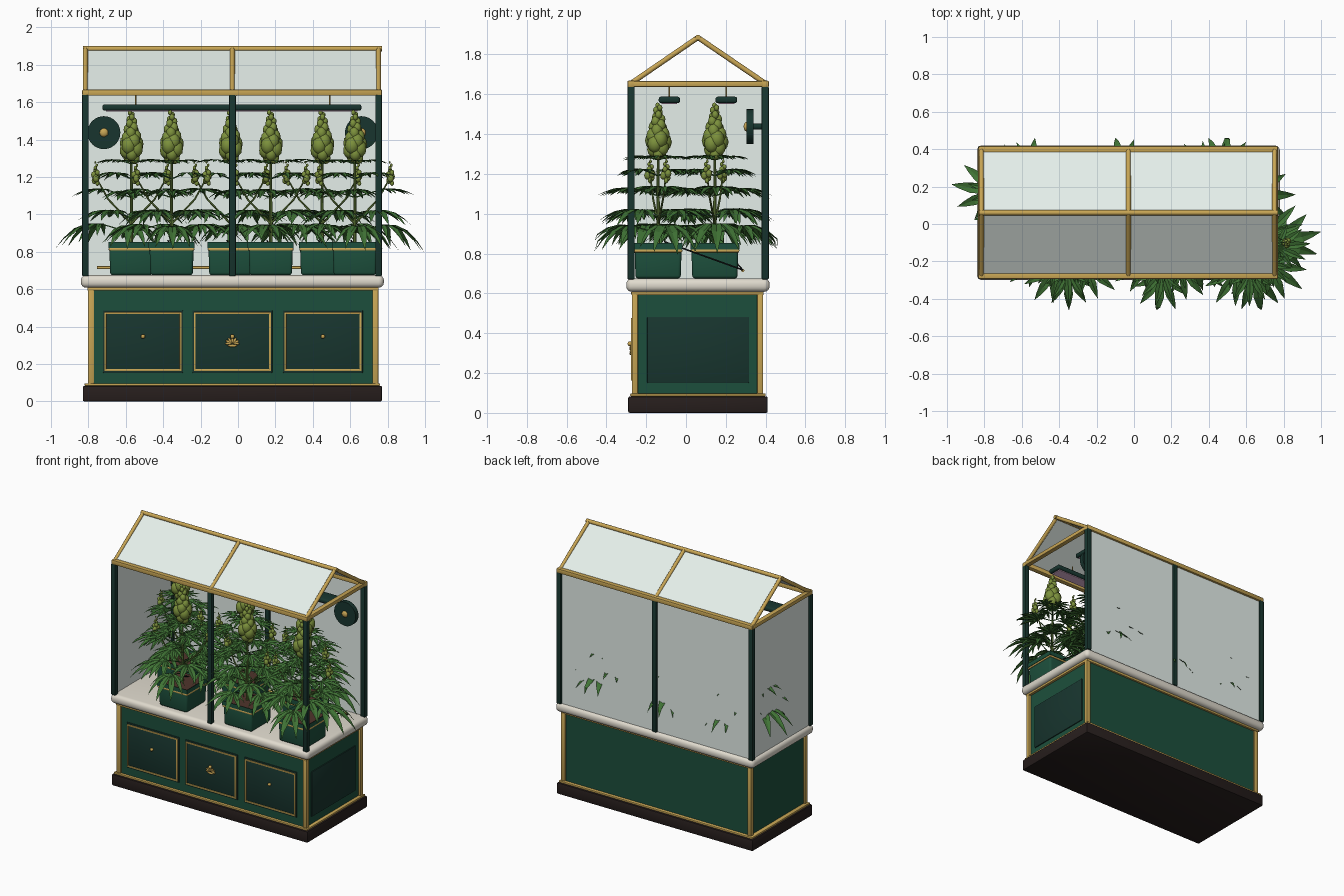
import bpy, bmesh, math, random
from mathutils import Vector, Matrix

if "Cube" in bpy.data.objects:
    bpy.data.objects.remove(bpy.data.objects["Cube"])
random.seed(4)

def mat(name, r, g, b, a=1.0):
    m = bpy.data.materials.new(name)
    m.diffuse_color = (r, g, b, a)
    m.use_nodes = True
    m.node_tree.nodes["Principled BSDF"].inputs["Base Color"].default_value = m.diffuse_color
    return m

GREEN = mat("green paint", .012, .078, .045)
DARK = mat("dark green", .009, .036, .028)
GOLD = mat("brass", .58, .38, .09)
WOOD = mat("dark wood", .02, .013, .012)
STONE = mat("stone", .75, .71, .62)
GLASS = mat("glass", .78, .86, .82, .3)
SOIL = mat("soil", .08, .035, .025)
LEAF = mat("leaf", .05, .17, .035)
STEM = mat("stem", .12, .2, .04)
BUD = mat("bud", .2, .28, .045)
GLOW = mat("lamp glow", .8, .5, .7)
HOSE = mat("hose", .01, .012, .012)

def finish(name, bm, m, smooth=True):
    me = bpy.data.meshes.new(name)
    bm.to_mesh(me)
    bm.free()
    o = bpy.data.objects.new(name, me)
    bpy.context.collection.objects.link(o)
    me.materials.append(m)
    if smooth:
        for p in me.polygons:
            p.use_smooth = True
        me.set_sharp_from_angle(angle=math.radians(35))
    return o

def box(name, x0, x1, y0, y1, z0, z1, m, bev=0.0, seg=2, taper=1.0):
    bm = bmesh.new()
    bmesh.ops.create_cube(bm, size=1)
    for v in bm.verts:
        k = taper if v.co.z < 0 else 1
        v.co = ((x0 + x1) / 2 + v.co.x * (x1 - x0) * k,
                (y0 + y1) / 2 + v.co.y * (y1 - y0) * k,
                (z0 + z1) / 2 + v.co.z * (z1 - z0))
    if bev:
        bmesh.ops.bevel(bm, geom=bm.edges[:], offset=bev, segments=seg, profile=.5, affect='EDGES')
    return finish(name, bm, m)

def add_rod(bm, a, b, r, r2=None, n=12):
    a, b = Vector(a), Vector(b)
    mx = Matrix.Translation((a + b) / 2) @ (b - a).to_track_quat('Z', 'Y').to_matrix().to_4x4()
    bmesh.ops.create_cone(bm, cap_ends=True, segments=n, radius1=r, radius2=r if r2 is None else r2,
                          depth=(b - a).length, matrix=mx)

def rod(name, a, b, r, m, n=12):
    bm = bmesh.new()
    add_rod(bm, a, b, r, n=n)
    return finish(name, bm, m)

def add_ball(bm, c, s, rot=Matrix()):
    bmesh.ops.create_icosphere(bm, subdivisions=2, radius=1,
                               matrix=Matrix.Translation(c) @ rot @ Matrix.Diagonal((*s, 1)))

# Cabinet
X0, X1, Y0, Y1, XC, YC = -.83, .77, -.29, .41, -.03, .06
box("plinth", X0, X1, Y0, Y1, 0, .083, WOOD, .008)
box("plinth_trim", X0 + .01, X1 - .01, Y0 + .01, Y1 - .01, .083, .097, GOLD, .004)
box("cabinet_body", -.79, .735, -.262, .377, .095, .6, GREEN)
box("top_trim", -.805, .752, -.275, .39, .592, .61, GOLD, .004)
box("stone_top", -.84, .78, -.30, .42, .608, .675, STONE, .028, 4)
for x in (-.803, .718):
    for y in (-.272, .357):
        box("corner_trim", x, x + .033, y, y + .03, .095, .6, GOLD, .004)
for c in (-.508, XC, .454):
    box("door_panel", c - .214, c + .214, -.27, -.26, .152, .487, DARK, .004)
    for s in (-1, 1):
        box("door_frame_side", c + s * .201 - .005, c + s * .201 + .005, -.277, -.266, .162, .477, GOLD, .002)
        zf = .32 + s * .152
        box("door_frame_rail", c - .206, c + .206, -.277, -.266, zf - .005, zf + .005, GOLD, .002)
    bm = bmesh.new()
    add_ball(bm, (c, -.282, .347), (.012, .012, .012))
    finish("door_knob", bm, GOLD)
box("end_panel", .73, .742, -.195, .317, .15, .482, DARK, .004)
# Leaf ornament
bm = bmesh.new()
for i in range(-3, 4):
    a = math.radians(i * 33)
    d = .022
    add_ball(bm, (XC + d * math.sin(a), -.277, .312 + d * math.cos(a) * .7),
             (.007, .006, .018), Matrix.Rotation(a, 4, 'Y'))
add_ball(bm, (XC, -.277, .298), (.026, .007, .008))
finish("leaf_ornament", bm, GOLD)

# Glasshouse frame
XP, YP = (-.816, XC, .752), (-.276, .398)
for x in XP:
    for y in YP:
        box("post", x - .018, x + .018, y - .018, y + .018, .67, 1.64, DARK, .006)
        rod("rafter", (x, y, 1.655), (x, YC, 1.885), .013, GOLD)
for y in YP:
    box("eave_beam", X0, X1, y - .018, y + .018, 1.635, 1.668, GOLD, .006)
for x in (XP[0], XP[2]):
    box("end_beam", x - .018, x + .018, Y0, Y1, 1.637, 1.666, GOLD, .006)
rod("ridge", (X0, YC, 1.885), (X1, YC, 1.885), .014, GOLD)

# Glass panes: back, left end and two roof slopes
for a, b in ((XP[0], XP[1]), (XP[1], XP[2])):
    box("back_glass", a + .018, b - .018, .397, .401, .67, 1.64, GLASS)
    for y in YP:
        bm = bmesh.new()
        s = 1 if y > 0 else -1
        q = [(a, y, 1.66), (b, y, 1.66), (b, YC, 1.882), (a, YC, 1.882)]
        f = bm.faces.new([bm.verts.new(p) for p in (q if s < 0 else q[::-1])])
        r = bmesh.ops.extrude_face_region(bm, geom=[f])
        for v in r["geom"]:
            if isinstance(v, bmesh.types.BMVert):
                v.co.z -= .004
        bmesh.ops.recalc_face_normals(bm, faces=bm.faces[:])
        finish("roof_glass", bm, GLASS, False)
box("end_glass", -.819, -.815, -.258, .38, .67, 1.64, GLASS)

# Grow lights
for y0, y1 in ((-.137, -.03), (.148, .257)):
    box("lamp_bar", -.725, .66, y0, y1, 1.555, 1.588, DARK, .012, 3)
    box("lamp_glow", -.705, .64, y0 + .014, y1 - .014, 1.55, 1.558, GLOW)
    yc = (y0 + y1) / 2
    for x in (-.548, .49):
        rod("lamp_hanger", (x, yc, 1.58), (x, yc, 1.65), .004, GOLD, 8)

# Circulation fans
for x in (-.717, .66):
    rod("fan_disc", (x, .305, 1.437), (x, .338, 1.437), .088, DARK, 32)
    rod("fan_mount", (x, .335, 1.437), (x, .40, 1.437), .015, DARK)
    bm = bmesh.new()
    add_ball(bm, (x, .303, 1.437), (.024, .014, .024))
    finish("fan_hub", bm, GOLD)

# Irrigation pipe
rod("water_pipe", (-.755, .285, .715), (.70, .285, .715), .008, GOLD)

def add_leaf(bm, base, ang, pet, length, tilt):
    # petiole, then seven drooping leaflets fanned from its tip
    out = Vector((math.cos(ang), math.sin(ang), 0))
    hub = base + out * pet + Vector((0, 0, pet * .3))
    add_rod(bm, base, hub, .004, .003, 5)
    for i in range(-3, 4):
        a = ang + math.radians(i * 30)
        L = length * (1, .92, .76, .5)[abs(i)]
        d = Vector((math.cos(a), math.sin(a), 0))
        n = Vector((-d.y, d.x, 0))
        rows = []
        for t, w in ((0, .012), (.28, .085), (.55, .11), (.8, .06), (1, .002)):
            c = hub + d * (L * t * (1 - .12 * tilt * t)) + Vector((0, 0, L * (.08 * t - tilt * t * t)))
            up = Vector((0, 0, w * L * .35))
            rows.append([bm.verts.new(c + n * w * L + up), bm.verts.new(c), bm.verts.new(c - n * w * L + up)])
        for p, q in zip(rows, rows[1:]):
            for k in (0, 1):
                bm.faces.new((p[k], p[k + 1], q[k + 1], q[k]))

def add_bud(bm, x, y, z0, h, w, n):
    # blobs packed in a spiral, wide low down and narrow at the top
    for i in range(n):
        t = i / (n - 1)
        r = w * (.62 + .38 * math.sin(min(1, t * 3) * math.pi / 2)) * (1 - .72 * max(0, t - .25) / .75)
        a = i * 2.4
        s = r * .62
        add_ball(bm, (x + math.cos(a) * r * .48, y + math.sin(a) * r * .48, z0 + s + t * (h - 2.4 * s)),
                 (s, s, s * 1.25))

TIERS = ((.90, .17, .26, .55), (.98, .16, .235, .4), (1.09, .15, .205, .3),
         (1.19, .12, .165, .28), (1.27, .07, .14, .2))
def plant(px, py, turn):
    # pot
    h = .118
    box("pot", px - h, px + h, py - h, py + h, .675, .822, GREEN, .015, 3, .96)
    box("pot_band", px - h - .004, px + h + .004, py - h - .004, py + h + .004, .806, .822, GOLD, .006)
    bm = bmesh.new()
    bmesh.ops.create_cube(bm, size=1, matrix=Matrix.Translation((px, py, .837))
                          @ Matrix.Diagonal((2 * h + .01, 2 * h + .01, .032, 1)))
    top = [f for f in bm.faces if f.normal.z > .9]
    bmesh.ops.inset_region(bm, faces=top, thickness=.014)
    bmesh.ops.translate(bm, verts=top[0].verts[:], vec=(0, 0, -.015))
    finish("pot_rim", bm, GREEN)
    box("soil", px - h + .01, px + h - .01, py - h + .01, py + h - .01, .82, .842, SOIL)
    # drip hose
    rod("drip_hose", (px + .08, .285, .718), (px - .02, min(py, .13) + .03, .86), .004, HOSE, 6)
    # stems
    sides = [(px + s * .19, py + s * .04 * turn) for s in (-1, 1)]
    bm = bmesh.new()
    add_rod(bm, (px, py, .83), (px, py, 1.34), .010, .006, 8)
    for sx, sy in sides:
        add_rod(bm, (px, py, .95), ((px * .35 + sx * .65), (py * .35 + sy * .65), 1.08), .006, .005, 6)
        add_rod(bm, ((px * .35 + sx * .65), (py * .35 + sy * .65), 1.08), (sx, sy, 1.2), .005, .004, 6)
    finish("stems", bm, STEM)
    # leaves
    bm = bmesh.new()
    for k, (z, pet, ln, tilt) in enumerate(TIERS):
        for j in range(4):
            a = j * math.pi / 2 + (k % 2) * .75 + turn * .12 + random.uniform(-.15, .15)
            add_leaf(bm, Vector((px, py, z)), a, pet * random.uniform(.9, 1.05) * (1 - .22 * abs(math.sin(a))),
                     ln * random.uniform(.9, 1.03) * (1 - .1 * abs(math.sin(a))), tilt * random.uniform(.8, 1.2))
    # keep foliage above the stone top, inside the overall width
    for v in bm.verts:
        v.co.x = max(-1, min(1, v.co.x))
        v.co.z = max(.69, v.co.z)
        v.co.y = max(-.46, min(.46, v.co.y))
    finish("leaves", bm, LEAF, False)
    # flowers
    bm = bmesh.new()
    add_bud(bm, px, py, 1.275, .285, .066, 26)
    for sx, sy in sides:
        add_bud(bm, sx, sy, 1.155, .13, .029, 10)
    finish("flower_buds", bm, BUD)

for x, t in ((-.355, 1), (.175, -1), (.625, 1)):
    plant(x, -.14, t)
for x, t in ((-.57, -1), (-.04, 1), (.45, -1)):
    plant(x, .145, t)
